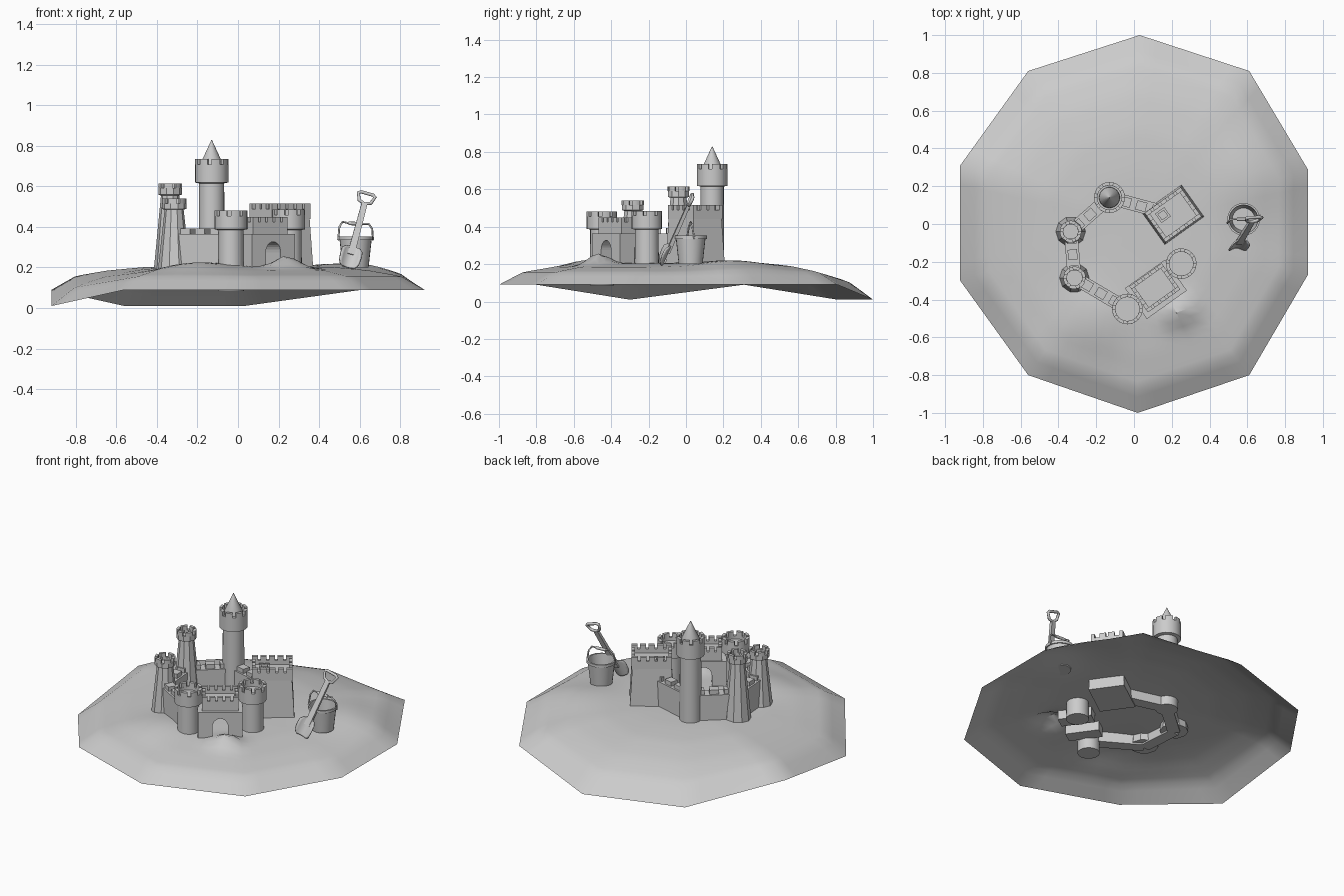
import bpy, bmesh, math
from mathutils import Vector, Matrix
from math import sin, cos, pi, radians

if "Cube" in bpy.data.objects:
    bpy.data.objects.remove(bpy.data.objects["Cube"])


def make(name, bm, loc=(0, 0, 0), rot=0.0, smooth=True, matrix=None):
    bmesh.ops.recalc_face_normals(bm, faces=bm.faces)
    me = bpy.data.meshes.new(name)
    bm.to_mesh(me)
    bm.free()
    ob = bpy.data.objects.new(name, me)
    bpy.context.collection.objects.link(ob)
    ob.location, ob.rotation_euler = loc, (0, 0, rot)
    if matrix:
        ob.matrix_world = matrix
    if smooth:
        bpy.ops.object.select_all(action='DESELECT')
        ob.select_set(True)
        bpy.context.view_layer.objects.active = ob
        bpy.ops.object.shade_smooth_by_angle(angle=radians(32))
    return ob


def box(bm, x, y, z0, z1, sx, sy, top=1.0):
    """Box with an optional tapered top."""
    rings = []
    for z, k in ((z0, 1), (z1, top)):
        rings.append([bm.verts.new((x + a * sx / 2 * k, y + b * sy / 2 * k, z))
                      for a, b in ((-1, -1), (1, -1), (1, 1), (-1, 1))])
    lo, hi = rings
    bm.faces.new(lo[::-1])
    bm.faces.new(hi)
    for i in range(4):
        j = (i + 1) % 4
        bm.faces.new((lo[i], lo[j], hi[j], hi[i]))


def lathe(bm, profile, n, cap_ends=True):
    rings = [[bm.verts.new((r * cos(2 * pi * i / n), r * sin(2 * pi * i / n), z))
              for i in range(n)] for r, z in profile]
    for a, b in zip(rings, rings[1:]):
        for i in range(n):
            j = (i + 1) % n
            bm.faces.new((a[i], a[j], b[j], b[i]))
    if cap_ends:
        bm.faces.new(rings[0][::-1])
        bm.faces.new(rings[-1])


def wedge(bm, r0, r1, a0, a1, z0, z1, n=3):
    """Curved merlon."""
    pts = [(r1, a0 + (a1 - a0) * i / n) for i in range(n + 1)]
    pts += [(r0, a1 - (a1 - a0) * i / n) for i in range(n + 1)]
    lo = [bm.verts.new((r * cos(a), r * sin(a), z0)) for r, a in pts]
    f = bm.faces.new(lo)
    up = bmesh.ops.extrude_face_region(bm, geom=[f])
    bmesh.ops.translate(bm, vec=(0, 0, z1 - z0),
                        verts=[v for v in up['geom'] if isinstance(v, bmesh.types.BMVert)])
    if f.is_valid is False:
        bm.faces.new(lo)


def tower(name, x, y, zb, zc, zt, rb, rs, rc, n, h=0.026, merlons=8):
    bm = bmesh.new()
    t = 0.018
    lathe(bm, [(rb, zb), (rs, zc), (rc, zc + 0.004), (rc, zt - h),
               (rc - t, zt - h), (rc - t, zt - h - 0.02)], n)
    for i in range(merlons):
        a = 2 * pi * i / merlons
        wedge(bm, rc - t, rc, a, a + 2 * pi / merlons * 0.68, zt - h, zt)
    make(name, bm, (x, y, 0))


def rect_crown(bm, x, y, sx, sy, z0, z1, h, nx, ny, t=0.02):
    """Parapet walls with merlons on a rectangle."""
    for s in (-1, 1):
        yy, xx = y + s * (sy - t) / 2, x + s * (sx - t) / 2
        box(bm, x, yy, z0, z1 - h, sx, t)
        box(bm, xx, y, z0, z1 - h, t, sy - 2 * t)
        wx, wy = sx / (nx * 1.4 - 0.4), sy / (ny * 1.4 - 0.4)
        for i in range(nx):
            box(bm, x - sx / 2 + wx / 2 + i * wx * 1.4, yy, z1 - h, z1, wx, t)
        for i in range(1, ny - 1):
            box(bm, xx, y - sy / 2 + wy / 2 + i * wy * 1.4, z1 - h, z1, t, wy)


# Sand mound: ten-sided open sheet
corners = [(0.03, 1, .01), (-.56, .81, .01), (-.92, .31, .09), (-.92, -.30, .01), (-.56, -.80, .09),
           (.02, -1, .09), (.61, -.80, .09), (.92, -.27, .09), (.92, .29, .09), (.61, .81, .09)]
prof = [(0, .207), (.3, .207), (.5, .202), (.7, .185), (.87, .158), (1, .09)]
bumps = [(.24, -.47, .06, .055), (.62, .28, .035, .16), (-.2, -.52, .03, .12)]


def sand_z(t, x, y, rim):
    for (a, za), (b, zb) in zip(prof, prof[1:]):
        if t <= b:
            z = za + (zb - za) * (t - a) / (b - a)
            break
    z += (rim - .09) * t ** 3
    return z + (1 - t ** 8) * sum(h * math.exp(-((x - a) ** 2 + (y - b) ** 2) / (2 * s * s))
                                  for a, b, h, s in bumps)


bm = bmesh.new()
K, R = 6, 24
rings = []
for k in range(1, R + 1):
    t, ring = k / R, []
    for i in range(10):
        p, q = Vector(corners[i]), Vector(corners[(i + 1) % 10])
        for j in range(K):
            c = p.lerp(q, j / K)
            ring.append(bm.verts.new((c.x * t, c.y * t, sand_z(t, c.x * t, c.y * t, c.z))))
    rings.append(ring)
mid = bm.verts.new((0, 0, sand_z(0, 0, 0, .09)))
N = 10 * K
for i in range(N):
    bm.faces.new((mid, rings[0][i], rings[0][(i + 1) % N]))
    for a, b in zip(rings, rings[1:]):
        bm.faces.new((a[i], b[i], b[(i + 1) % N], a[(i + 1) % N]))
make("sand_mound", bm)

# Round towers
A, B, C, D = (-.13, .14), (-.335, -.04), (-.315, -.285), (-.035, -.45)
E, F = (.25, -.21), (.207, .049)
tower("tall_tower", *A, .15, .615, .735, .064, .062, .082, 24)
tower("back_left_tower", *B, .16, .555, .615, .083, .045, .058, 10, .024, 6)
tower("left_tower", *C, .16, .485, .54, .083, .047, .06, 10, .024, 6)
tower("front_tower", *D, .085, .385, .48, .064, .062, .081, 24)
tower("right_tower", *E, .10, .385, .485, .066, .063, .081, 24)
bm = bmesh.new()
lathe(bm, [(.056, .68), (.054, .715), (.001, .83)], 24)
make("tower_roof", bm, (*A, 0))

# Curtain walls
for name, p, q in (("back_left_wall", A, B), ("left_wall", B, C),
                   ("front_wall", C, D), ("back_wall", A, F)):
    d = Vector(q) - Vector(p)
    L, m = d.length, (Vector(p) + Vector(q)) / 2
    bm = bmesh.new()
    box(bm, 0, 0, .15, .365, L, .072, 1)
    for s in (-1, 0, 1):
        box(bm, s * .085, 0, .365, .392, .055, .05)
    make(name, bm, (m.x, m.y, 0), math.atan2(d.y, d.x), False)

# Square keep
ang = radians(35.5)
bm = bmesh.new()
box(bm, 0, 0, .14, .465, .262, .212, .86)
rect_crown(bm, 0, 0, .234, .19, .44, .515, .026, 5, 4)
rect_crown(bm, -.045, .03, .06, .06, .46, .48, .004, 2, 2, .012)
make("keep", bm, (*F, 0), ang, False)

# Gatehouse with arched passage
bm = bmesh.new()
w, zs = .045, .275
pts = [(-.13, .15), (-w, .15)]
pts += [(-w * cos(pi * i / 12), zs + w * 1.15 * sin(pi * i / 12)) for i in range(13)]
pts += [(w, .15), (.13, .15), (.13, .365), (-.13, .365)]
front = bm.faces.new([bm.verts.new((x, -.1, z)) for x, z in pts])
back = bm.faces.new([bm.verts.new((x, .1, z)) for x, z in reversed(pts)])
fv, bv = list(front.verts), list(back.verts)[::-1]
for i in range(len(fv)):
    j = (i + 1) % len(fv)
    bm.faces.new((fv[i], fv[j], bv[j], bv[i]))
box(bm, 0, .01, .36, .405, .21, .17)
rect_crown(bm, 0, .01, .21, .17, .40, .45, .026, 5, 4)
make("gatehouse", bm, (.116, -.346, 0), ang, False)

# Bucket
bm = bmesh.new()
lathe(bm, [(.064, .20), (.079, .335), (.086, .335), (.086, .352),
           (.076, .352), (.060, .212)], 24)
make("bucket", bm, (.58, .025, 0))


def tube(name, pts, r, loc=(0, 0, 0), matrix=None, cyclic=False):
    cu = bpy.data.curves.new(name, 'CURVE')
    cu.dimensions, cu.bevel_depth, cu.bevel_resolution, cu.use_fill_caps = '3D', r, 2, True
    sp = cu.splines.new('POLY')
    sp.points.add(len(pts) - 1)
    for p, c in zip(sp.points, pts):
        p.co = (*c, 1)
    sp.use_cyclic_u = cyclic
    ob = bpy.data.objects.new(name, cu)
    bpy.context.collection.objects.link(ob)
    ob.location = loc
    if matrix:
        ob.matrix_world = matrix


tube("bucket_handle", [(-.086, -.02, .335), (-.08, -.01, .40), (-.065, 0, .425), (-.03, .0, .418),
                       (.03, .0, .415), (.065, 0, .415), (.082, .01, .39), (.086, .02, .335)],
     .005, (.58, .025, 0))
tube("bucket_grip", [(-.035, 0, .418), (.035, 0, .415)], .009, (.58, .025, 0))

# Shovel, built upright then leaned on the bucket
p0, p1 = Vector((.54, -.125, .20)), Vector((.637, .035, .565))
Z = (p1 - p0).normalized()
X = Vector((1, .15, 0))
X = (X - Z * X.dot(Z)).normalized()
Y = Z.cross(X)
M = Matrix.Translation(p0) @ Matrix((X, Y, Z)).transposed().to_4x4()
L = (p1 - p0).length

bm = bmesh.new()
rows = []
for z, hw in ((0, .034), (.008, .043), (.025, .05), (.06, .052), (.09, .05), (.108, .036), (.115, .014)):
    rows.append([bm.verts.new((hw * u / 4, -.026 * (hw / .05) ** 2 * (u / 4) ** 2, z)) for u in range(-4, 5)])
for a, b in zip(rows, rows[1:]):
    for i in range(8):
        bm.faces.new((a[i], a[i + 1], b[i + 1], b[i]))
blade = make("shovel_blade", bm, matrix=M)
so = blade.modifiers.new("thickness", 'SOLIDIFY')
so.thickness, so.offset = .008, 0

bm = bmesh.new()
box(bm, 0, 0, .07, L - .055, .036, .022, .8)
make("shovel_shaft", bm, smooth=False, matrix=M)
tube("shovel_grip", [(0, 0, L - .058), (-.03, 0, L - .045), (-.043, 0, L - .008), (-.03, 0, L),
                     (.03, 0, L), (.043, 0, L - .008), (.03, 0, L - .045)], .009, matrix=M, cyclic=True)
